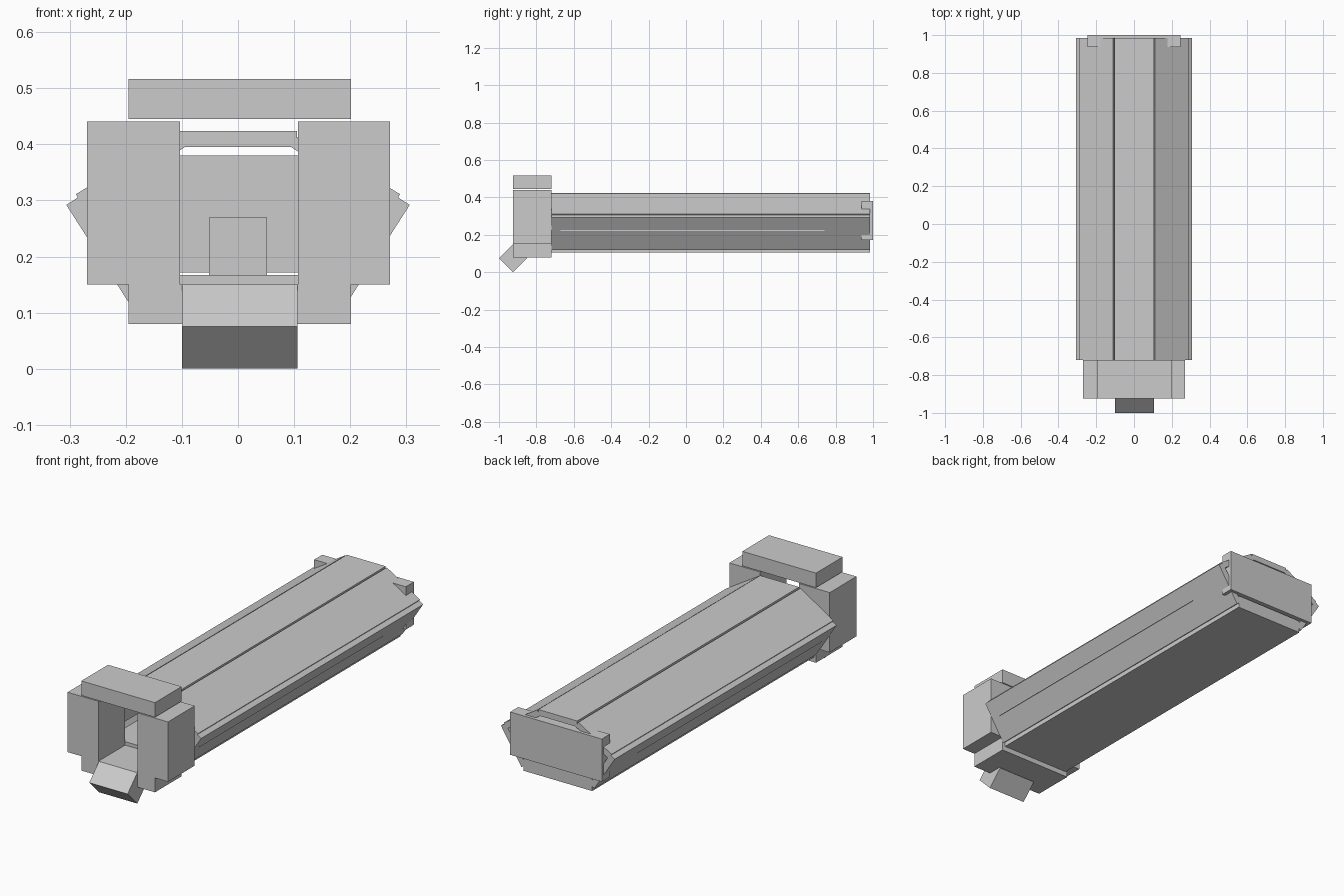
import bpy
from math import radians

if "Cube" in bpy.data.objects:
    bpy.data.objects.remove(bpy.data.objects["Cube"])


def box(name, x, y, z, rot=(0, 0, 0)):
    """Box from (min, max) ranges on each axis, rotated about its centre (degrees)."""
    mid = [(a + b) / 2 for a, b in (x, y, z)]
    bpy.ops.mesh.primitive_cube_add(size=1, location=mid)
    ob = bpy.context.object
    ob.name = name
    ob.scale = [b - a for a, b in (x, y, z)]
    ob.rotation_euler = [radians(r) for r in rot]
    bpy.ops.object.transform_apply(location=False, rotation=True, scale=True)
    return ob


def panel(name, p, q, thick, y):
    """Long plank whose outer face runs p -> q in the xz plane, thickness to the inside."""
    dx, dz = q[0] - p[0], q[1] - p[1]
    length = (dx * dx + dz * dz) ** 0.5
    nx, nz = -dz / length * thick, dx / length * thick
    if nx * p[0] > 0:
        nx, nz = -nx, -nz
    prof = [p, q, (q[0] + nx, q[1] + nz), (p[0] + nx, p[1] + nz)]
    verts = [(a, yy, b) for yy in y for a, b in prof]
    faces = [(0, 1, 2, 3), (7, 6, 5, 4)]
    faces += [(i, i + 4, (i + 1) % 4 + 4, (i + 1) % 4) for i in range(4)]
    me = bpy.data.meshes.new(name)
    me.from_pydata(verts, [], faces)
    ob = bpy.data.objects.new(name, me)
    bpy.context.collection.objects.link(ob)
    # consistent outward normals
    bpy.context.view_layer.objects.active = ob
    bpy.ops.object.select_all(action='DESELECT')
    ob.select_set(True)
    bpy.ops.object.mode_set(mode='EDIT')
    bpy.ops.mesh.select_all(action='SELECT')
    bpy.ops.mesh.normals_make_consistent(inside=False)
    bpy.ops.object.mode_set(mode='OBJECT')
    return ob


body_y = (-0.72, 0.985)
frame_y = (-0.925, -0.72)
rail_y = (-0.67, 0.74)

# Long hollow body: floor, roof and two leaning planks per side
box("floor_plank", (-0.185, 0.185), body_y, (0.105, 0.167))
box("roof_plank", (-0.104, 0.105), body_y, (0.395, 0.424))
for side, s in (("left", -1), ("right", 1)):
    panel("lower_plank_" + side, (s * 0.306, 0.292), (s * 0.196, 0.12), 0.03, body_y)
    panel("upper_plank_" + side, (s * 0.289, 0.311), (s * 0.111, 0.42), 0.03, body_y)
    # inner rail whose lower edge just pierces the leaning plank
    xs = sorted((s * 0.158, s * 0.263))
    box("side_rail_" + side, xs, rail_y, (0.22, 0.32))
    # tall front frame blocks
    xs = sorted((s * 0.105 + 0.002, s * 0.27 + 0.001))
    box("frame_post_" + side, xs, frame_y, (0.15, 0.441))

# Rail along the middle of the floor
box("centre_rail", (-0.052, 0.052), rail_y, (0.167, 0.27))

# Plate closing the rear end, corners poking through the planks
box("end_plate", (-0.247, 0.246), (0.938, 1.0), (0.172, 0.38))

# Front frame top and bottom bars
box("frame_top_bar", (-0.195, 0.201), frame_y, (0.445, 0.516))
box("frame_bottom_bar", (-0.195, 0.201), frame_y, (0.08, 0.15))

# Tilted lip below the opening
box("front_lip", (-0.1, 0.106), (-0.978, -0.872), (0.022, 0.128), (45, 0, 0))
